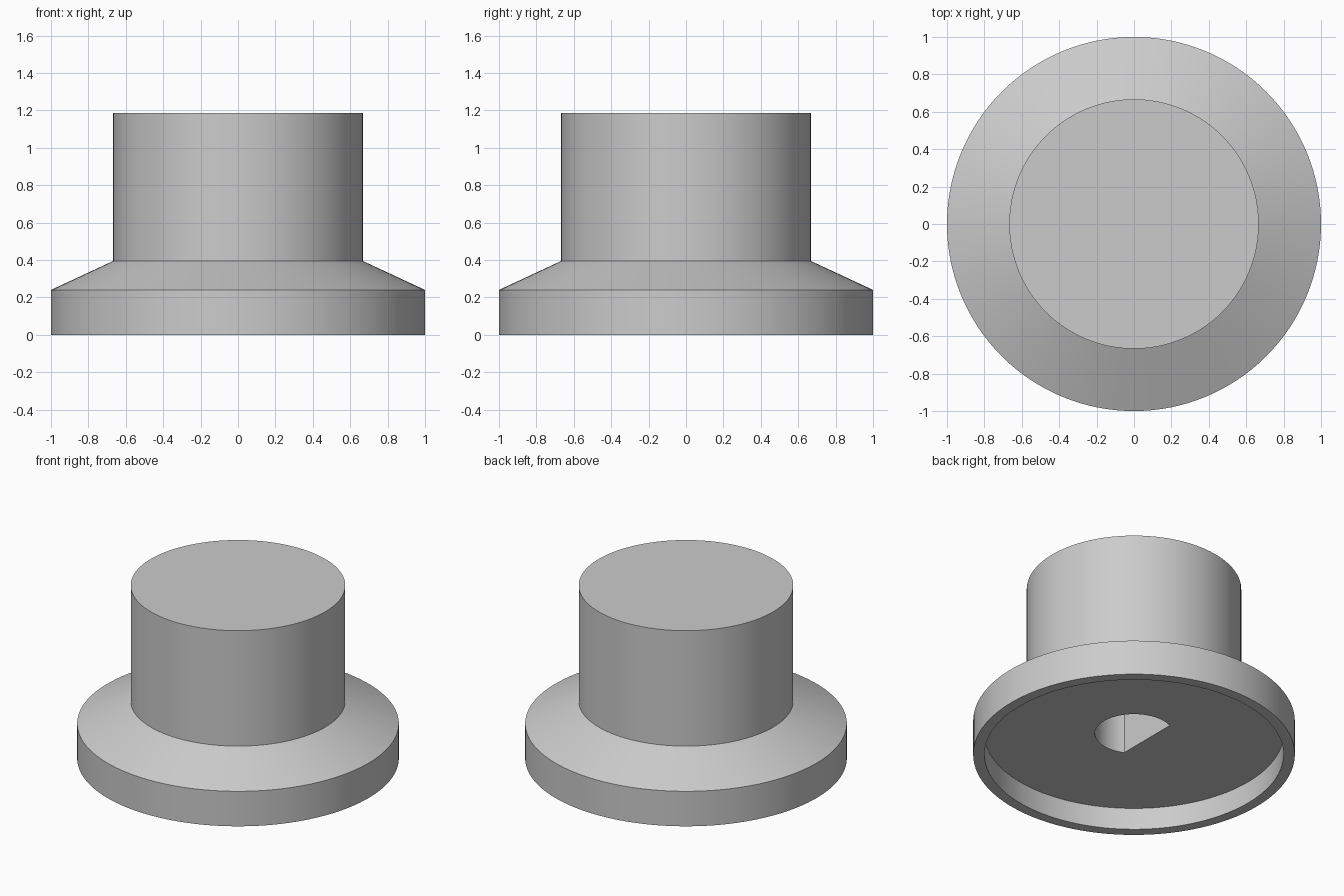
import bpy, bmesh
from math import asin, cos, sin, pi, radians

SEGMENTS = 128

default = bpy.data.objects.get("Cube")
if default:
    bpy.data.objects.remove(default, do_unlink=True)

grey = bpy.data.materials.new("plain grey")
grey.use_nodes = True
grey.diffuse_color = (0.6, 0.6, 0.6, 1)
grey.node_tree.nodes["Principled BSDF"].inputs["Base Color"].default_value = grey.diffuse_color


def make_object(name, bm):
    bmesh.ops.recalc_face_normals(bm, faces=bm.faces)
    mesh = bpy.data.meshes.new(name)
    bm.to_mesh(mesh)
    bm.free()
    mesh.materials.append(grey)
    obj = bpy.data.objects.new(name, mesh)
    bpy.context.collection.objects.link(obj)
    return obj


def lathe(name, profile):
    """Stack rings of (radius, height), closed by a flat cap at each end."""
    bm = bmesh.new()
    rings = [[bm.verts.new((r * cos(2 * pi * i / SEGMENTS), r * sin(2 * pi * i / SEGMENTS), z))
              for i in range(SEGMENTS)] for r, z in profile]
    for low, high in zip(rings, rings[1:]):
        for i in range(SEGMENTS):
            j = (i + 1) % SEGMENTS
            bm.faces.new((low[i], low[j], high[j], high[i]))
    bm.faces.new(rings[0])
    bm.faces.new(rings[-1])
    return make_object(name, bm)


def d_prism(name, radius, flat, bottom, top):
    """Round bar with a flat cut on its -x side."""
    start = -pi / 2 - asin(flat / radius)
    steps = SEGMENTS // 2
    bm = bmesh.new()
    verts = [bm.verts.new((radius * cos(start - 2 * start * i / steps),
                           radius * sin(start - 2 * start * i / steps), bottom))
             for i in range(steps + 1)]
    face = bm.faces.new(verts)
    extruded = bmesh.ops.extrude_face_region(bm, geom=[face])["geom"]
    bmesh.ops.translate(bm, vec=(0, 0, top - bottom),
                        verts=[v for v in extruded if isinstance(v, bmesh.types.BMVert)])
    return make_object(name, bm)


# Knob body: recessed underside, rim, sloped skirt and grip
knob = lathe("knob_body", [(0.93, 0.15), (0.93, 0), (1, 0), (1, 0.24),
                           (0.667, 0.395), (0.667, 1.187)])

# D-shaped shaft socket cut up from the recess
cutter = d_prism("shaft_socket_cutter", 0.243, 0.105, 0.05, 0.95)
cutter.hide_render = True
socket = knob.modifiers.new("shaft_socket", "BOOLEAN")
socket.operation = "DIFFERENCE"
socket.solver = "EXACT"
socket.object = cutter

bpy.ops.object.select_all(action="DESELECT")
knob.select_set(True)
bpy.context.view_layer.objects.active = knob
bpy.ops.object.modifier_apply(modifier=socket.name)
bpy.data.objects.remove(cutter, do_unlink=True)
bpy.ops.object.shade_smooth_by_angle(angle=radians(30))
